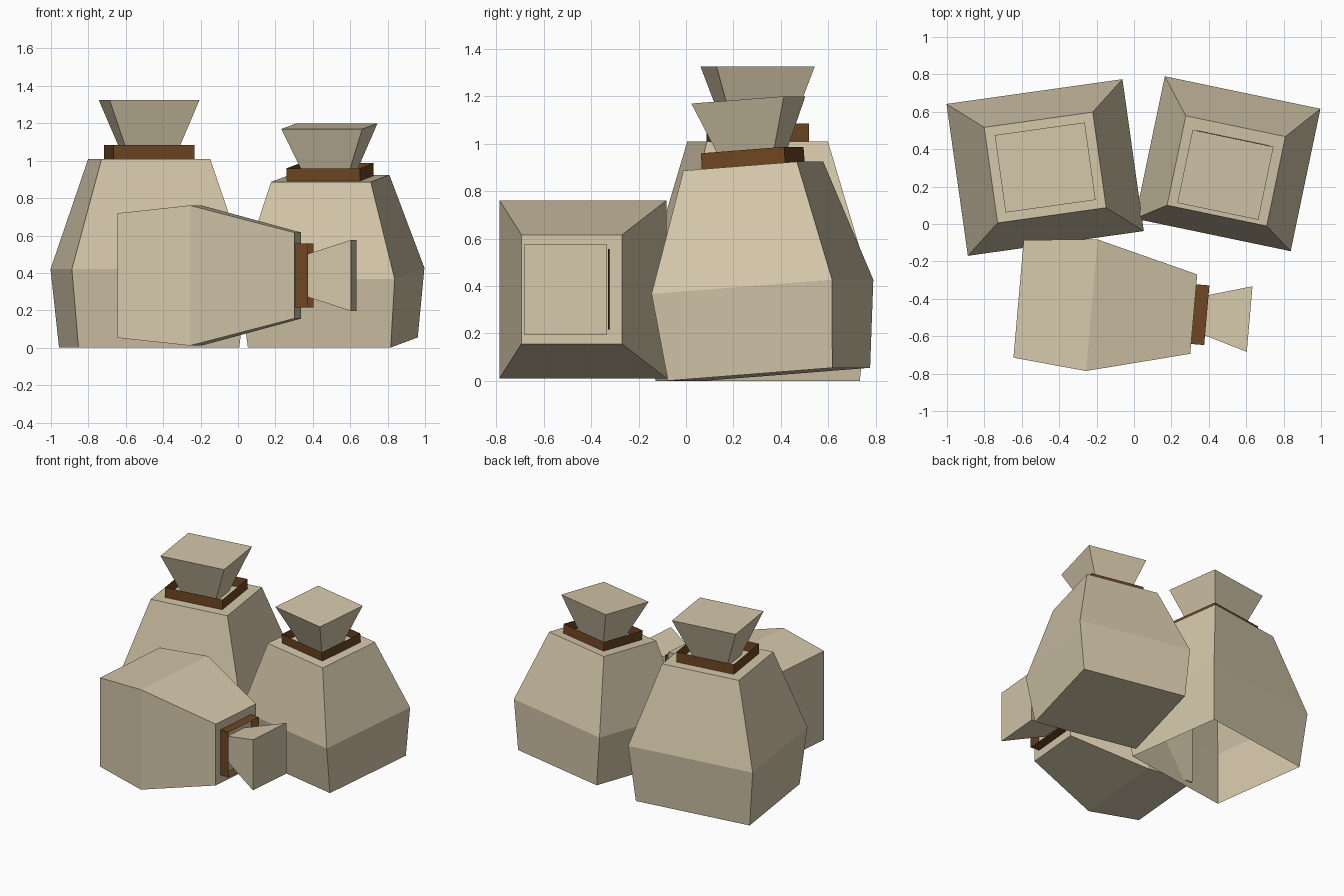
import bpy
from math import radians
from mathutils import Matrix, Vector, Euler

cube = bpy.data.objects.get("Cube")
if cube:
    bpy.data.objects.remove(cube, do_unlink=True)


def make_material(name, rgb):
    mat = bpy.data.materials.new(name)
    mat.use_nodes = True
    colour = (*rgb, 1.0)
    mat.diffuse_color = colour
    bsdf = next(n for n in mat.node_tree.nodes if n.type == 'BSDF_PRINCIPLED')
    bsdf.inputs["Base Color"].default_value = colour
    bsdf.inputs["Roughness"].default_value = 0.9
    return mat


burlap = make_material("burlap", (0.66, 0.57, 0.40))
rope = make_material("brown rope", (0.156, 0.061, 0.016))


def loft(name, rings, mat, place, bottom=False, top=False):
    """Skin a stack of rectangles given as (half width, half depth, height)."""
    corners = [(-1, -1), (1, -1), (1, 1), (-1, 1)]
    verts = [(sx * w, sy * d, h) for w, d, h in rings for sx, sy in corners]
    faces = []
    for r in range(len(rings) - 1):
        for i in range(4):
            a, b = 4 * r + i, 4 * r + (i + 1) % 4
            faces.append((a, b, b + 4, a + 4))
    last = 4 * (len(rings) - 1)
    if bottom:
        faces.append((3, 2, 1, 0))
    if top:
        faces.append(tuple(range(last, last + 4)))
    mesh = bpy.data.meshes.new(name)
    mesh.from_pydata(verts, [], faces)
    mesh.materials.append(mat)
    obj = bpy.data.objects.new(name, mesh)
    obj.matrix_world = place
    bpy.context.collection.objects.link(obj)


def sack(name, place, base, belly, shoulder, band, tuft, closed=True):
    # Body: narrow base, wide belly, narrow flat shoulder
    loft(name + "_body", [base, belly, shoulder], burlap, place, bottom=closed, top=True)
    # Tie: open band standing on the shoulder
    w, d, h = band
    loft(name + "_tie", [(w, d, shoulder[2]), band], rope, place)
    # Gathered cloth flaring out above the tie
    w, d, h = tuft
    loft(name + "_tuft", [(w * 0.5, d * 0.5, shoulder[2]), tuft], burlap, place, top=True)


def placed(location, rotation):
    angles = Euler([radians(a) for a in rotation], 'XYZ')
    return Matrix.Translation(Vector(location)) @ angles.to_matrix().to_4x4()


# Tall sack, standing straight
sack("tall_sack", placed((-0.475, 0.302, 0), (0, 0, 8)),
     (0.434, 0.374, 0), (0.475, 0.41, 0.42), (0.293, 0.258, 1.01),
     (0.218, 0.187, 1.085), (0.243, 0.209, 1.325), closed=False)

# Small sack, leaning forward
sack("small_sack", placed((0.507, 0.35, 0.028), (4.4, 0, -11.8)),
     (0.39, 0.355, 0), (0.425, 0.39, 0.37), (0.272, 0.245, 0.88),
     (0.2, 0.18, 0.948), (0.221, 0.2, 1.16))

# Fallen sack, lying on its side with the neck toward +x
sack("fallen_sack", placed((-0.617, -0.4, 0.386), (0, 90, -5)),
     (0.333, 0.316, 0), (0.375, 0.353, 0.393), (0.23, 0.213, 0.94),
     (0.17, 0.16, 1.01), (0.19, 0.176, 1.24))
